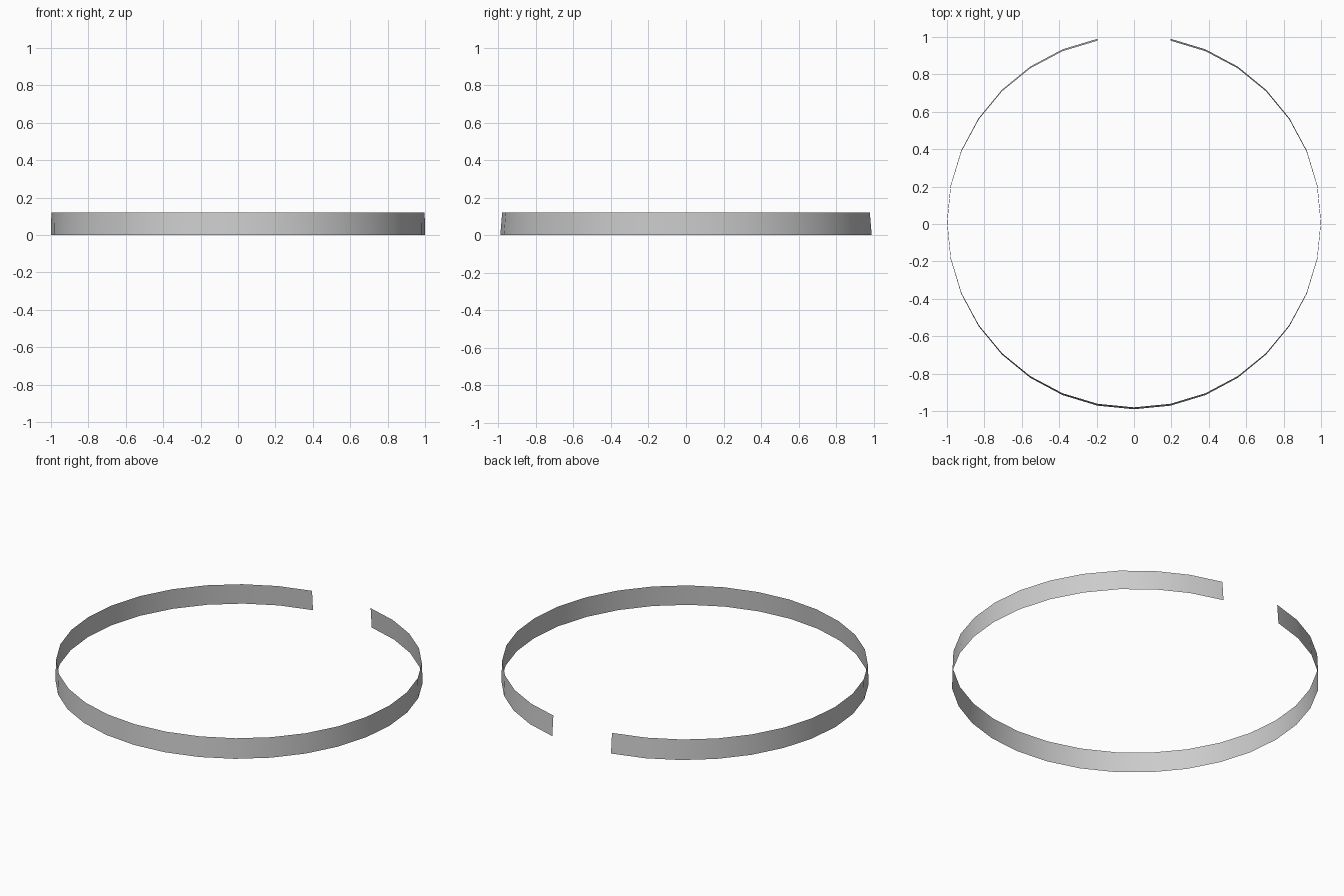
import bpy, bmesh
from math import sin, cos, radians

if "Cube" in bpy.data.objects:
    bpy.data.objects.remove(bpy.data.objects["Cube"])

SIDES = 32          # full circle divisions, two of them left open at the back
STEP = 360 / SIDES
HEIGHT = 0.12
CENTRE_Y = 0.0096   # shifts the open ring so its bounds are centred

# (z, x radius, y radius) of the lower and upper rims: slight inward taper
RIMS = [(0.0, 1.0, 1.0), (HEIGHT, 0.998, 0.99)]

bm = bmesh.new()
rows = []
for z, rx, ry in RIMS:
    row = []
    for i in range(1, SIDES):
        a = radians(90 + i * STEP)
        row.append(bm.verts.new((rx * cos(a), ry * sin(a) + CENTRE_Y, z)))
    rows.append(row)

# Thin open band between the two rims, facing outward
low, high = rows
for i in range(len(low) - 1):
    bm.faces.new((low[i], low[i + 1], high[i + 1], high[i]))

mesh = bpy.data.meshes.new("open_band")
bm.to_mesh(mesh)
bm.free()
band = bpy.data.objects.new("open_band", mesh)
bpy.context.collection.objects.link(band)

# Smooth shading around the band
bpy.context.view_layer.objects.active = band
band.select_set(True)
bpy.ops.object.shade_smooth_by_angle(angle=radians(30))
